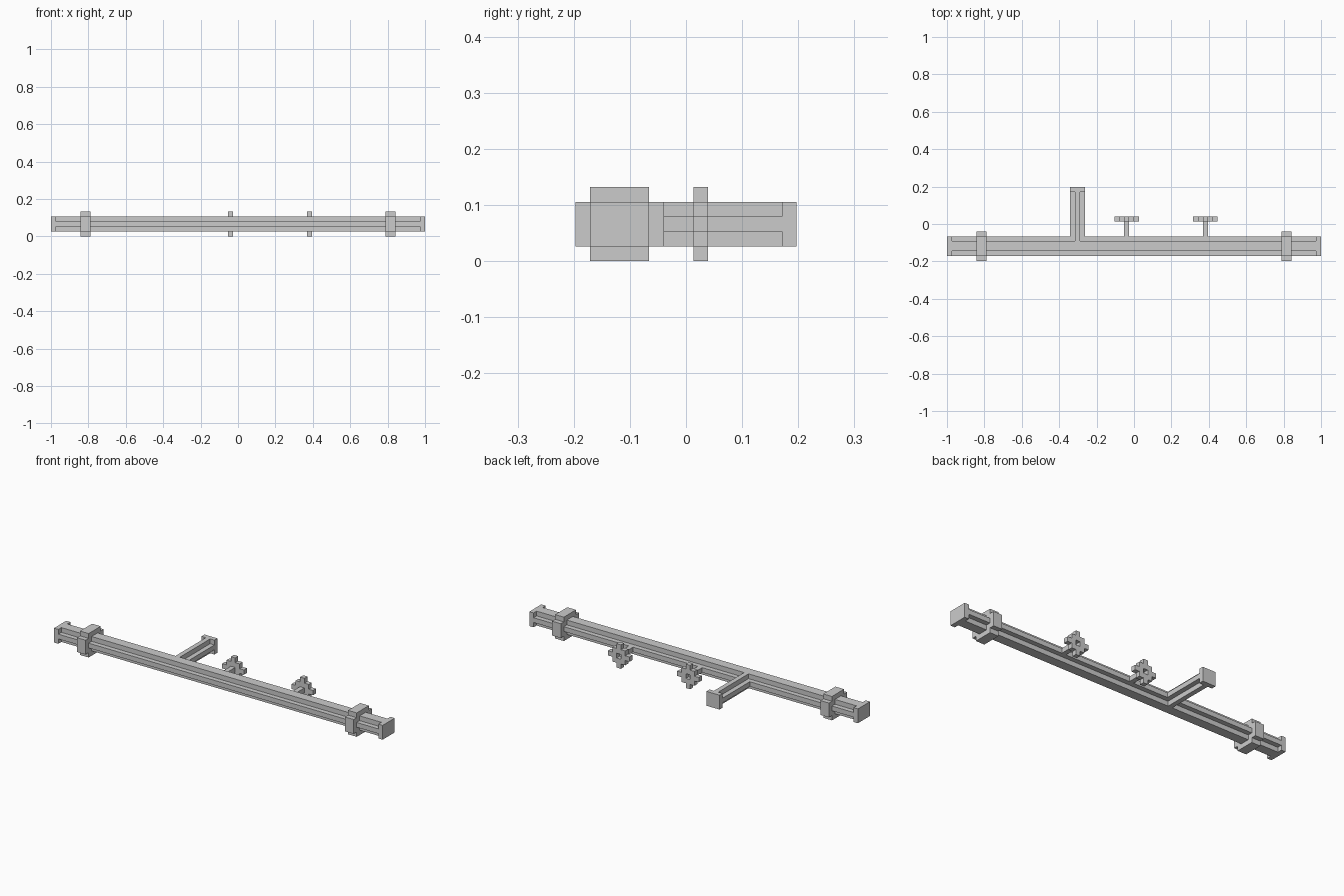
import bpy, bmesh
from mathutils import Vector

if "Cube" in bpy.data.objects:
    bpy.data.objects.remove(bpy.data.objects["Cube"])

U = 1 / 38  # the model sits on a grid of small cubes


def finish(name, bm):
    bmesh.ops.remove_doubles(bm, verts=bm.verts, dist=1e-5)
    bmesh.ops.recalc_face_normals(bm, faces=bm.faces)
    mesh = bpy.data.meshes.new(name)
    bm.to_mesh(mesh)
    bm.free()
    obj = bpy.data.objects.new(name, mesh)
    bpy.context.collection.objects.link(obj)
    return obj


def extrude_faces(bm, offset):
    ret = bmesh.ops.extrude_face_region(bm, geom=list(bm.faces), use_keep_orig=True)
    verts = [g for g in ret["geom"] if isinstance(g, bmesh.types.BMVert)]
    bmesh.ops.translate(bm, verts=verts, vec=offset)


def prism(name, profile, axis, start, end, centre):
    """Extrude a 2D profile (across, up) along x or y; units are grid cells."""
    bm = bmesh.new()

    def place(a, z):
        z += 2.5
        return Vector((start, centre + a, z) if axis == "x" else (centre + a, start, z)) * U
    bm.faces.new([bm.verts.new(place(a, z)) for a, z in profile])
    step = (end - start) * U
    extrude_faces(bm, (step, 0, 0) if axis == "x" else (0, step, 0))
    return finish(name, bm)


def rect(w, h):
    return [(-w, -h), (w, -h), (w, h), (-w, h)]


def plus(w, h, iw, ih):
    return [(-iw, -h), (iw, -h), (iw, -ih), (w, -ih), (w, ih), (iw, ih),
            (iw, h), (-iw, h), (-iw, ih), (-w, ih), (-w, -ih), (-iw, -ih)]


# main pipe with its end flanges and collars
PIPE_Y = -4.5
prism("main_pipe", plus(2, 1.5, 1, 0.5), "x", -37, 37, PIPE_Y)
for side, s in (("left", -1), ("right", 1)):
    prism(side + "_end_flange", rect(2, 1.5), "x", 37 * s, 38 * s, PIPE_Y)
    prism(side + "_collar", plus(3, 2.5, 2, 1.5), "x", 30 * s, 32 * s, PIPE_Y)

# side branch
prism("branch_pipe", plus(1.5, 1.5, 0.5, 0.5), "y", -3.5, 6.5, -11.5)
prism("branch_flange", rect(1.5, 1.5), "y", 6.5, 7.5, -11.5)


# valve handwheel: a square ring with four knobs and an open hub
def handwheel(name, cx):
    bm = bmesh.new()
    for i in range(-2, 3):
        for j in range(-2, 3):
            ring = max(abs(i), abs(j)) == 1
            knob = abs(i) + abs(j) == 2 and i * j == 0
            if ring or knob:
                bm.faces.new([bm.verts.new(Vector((cx + i + a, 0.5, 2.5 + j + b)) * U)
                              for a, b in rect(0.5, 0.5)])
    bmesh.ops.remove_doubles(bm, verts=bm.verts, dist=1e-5)
    extrude_faces(bm, (0, U, 0))
    return finish(name, bm)


for side, cx in (("middle", -1.5), ("right", 14.5)):
    prism(side + "_valve_stem", rect(0.5, 0.5), "y", -2.5, 0.5, cx)
    handwheel(side + "_valve_wheel", cx)
